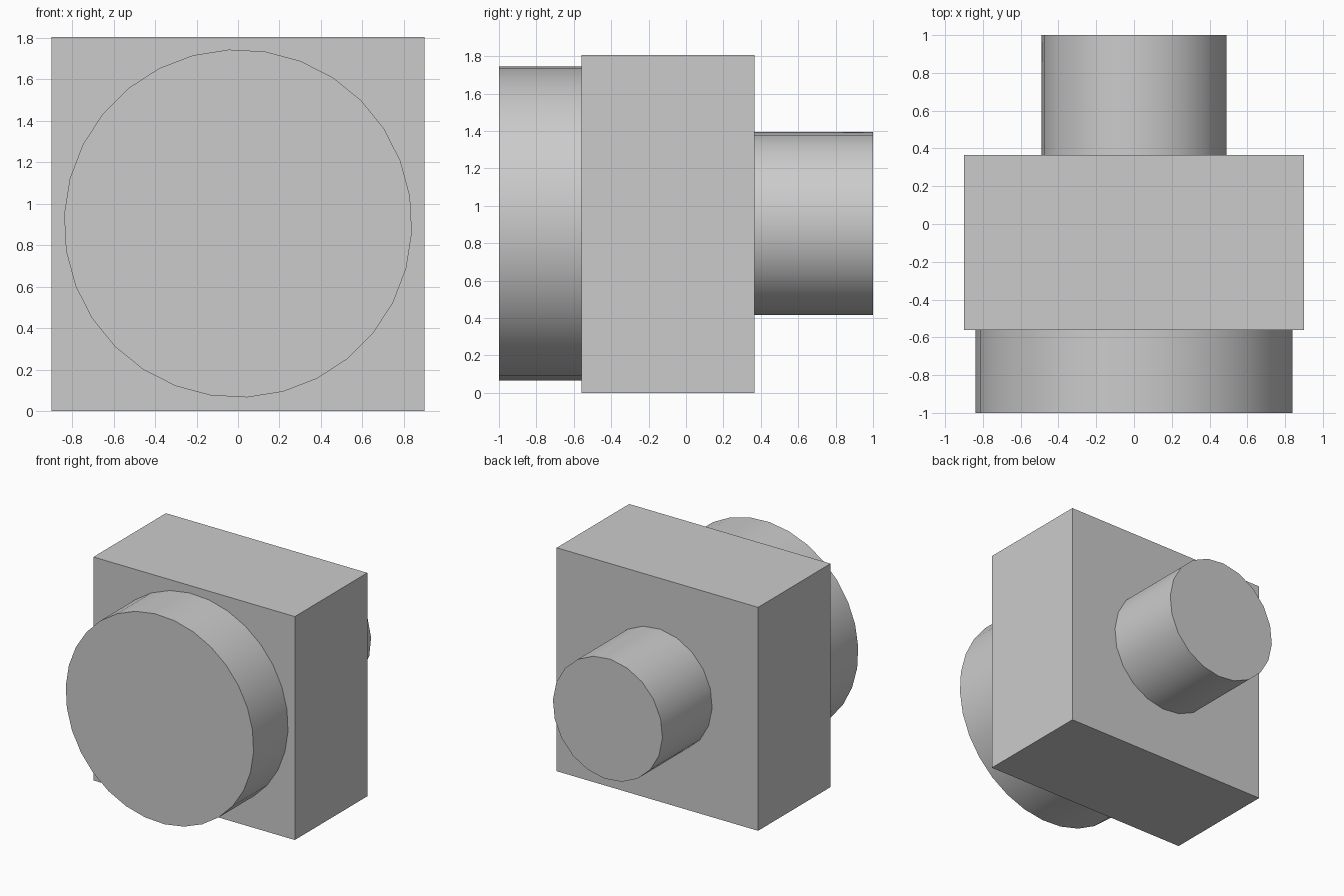
import bpy, bmesh, math
from mathutils import Matrix, Vector

if "Cube" in bpy.data.objects:
    bpy.data.objects.remove(bpy.data.objects["Cube"])

CENTER_Z = 0.905


def finish(name, bm):
    bmesh.ops.recalc_face_normals(bm, faces=bm.faces)
    mesh = bpy.data.meshes.new(name)
    bm.to_mesh(mesh)
    bm.free()
    obj = bpy.data.objects.new(name, mesh)
    bpy.context.collection.objects.link(obj)
    return obj


def block(name, width, y0, y1, height):
    bm = bmesh.new()
    bmesh.ops.create_cube(bm, size=1)
    bmesh.ops.scale(bm, vec=(width, y1 - y0, height), verts=bm.verts)
    bmesh.ops.translate(bm, vec=(0, (y0 + y1) / 2, height / 2), verts=bm.verts)
    return finish(name, bm)


def disc(name, radius, y0, y1, sides):
    # Cylinder along y, smooth round wall with flat caps
    bm = bmesh.new()
    rings = []
    for y in (y0, y1):
        ring = []
        for i in range(sides):
            a = math.radians(93) + i * math.tau / sides
            ring.append(bm.verts.new((radius * math.cos(a), y, CENTER_Z + radius * math.sin(a))))
        rings.append(ring)
        bm.faces.new(ring)
    for i in range(sides):
        j = (i + 1) % sides
        bm.faces.new((rings[0][i], rings[0][j], rings[1][j], rings[1][i]))
    obj = finish(name, bm)
    bpy.ops.object.select_all(action='DESELECT')
    obj.select_set(True)
    bpy.context.view_layer.objects.active = obj
    bpy.ops.object.shade_smooth_by_angle(angle=math.radians(30))
    return obj


# Square central body
block("body_block", 1.80, -0.56, 0.365, 1.805)
# Wide round front plate
disc("front_disc", 0.84, -1.0, -0.56, 30)
# Narrow round rear stub
disc("rear_stub", 0.49, 0.365, 1.0, 20)
